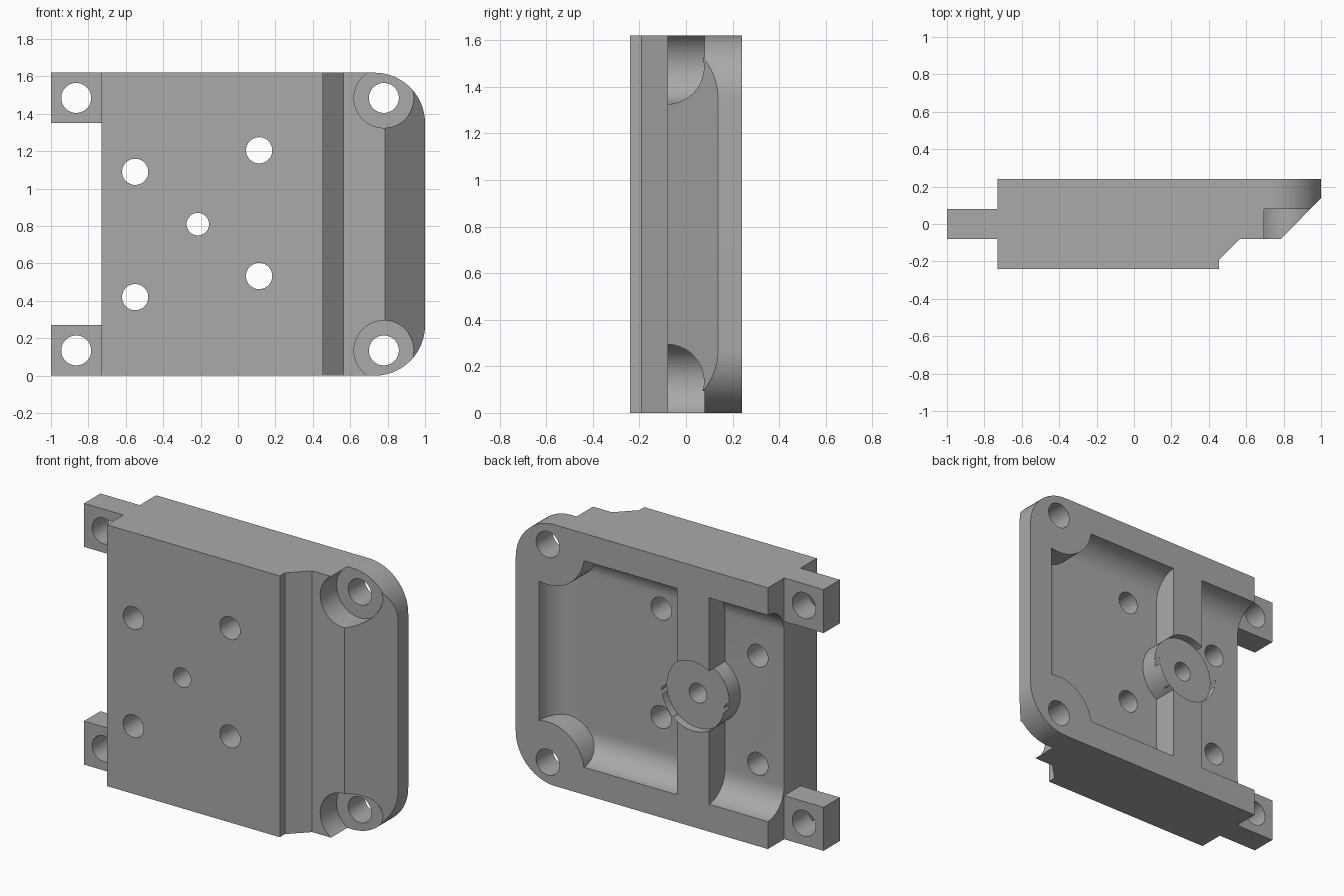
import bpy, bmesh, math
from mathutils import Matrix, Vector

if "Cube" in bpy.data.objects:
    bpy.data.objects.remove(bpy.data.objects["Cube"])

H, BACK, FLOOR = 1.62, 0.24, 0.082
MID = H / 2

grey = bpy.data.materials.new("plain grey")
grey.use_nodes = True
grey.diffuse_color = (0.4, 0.4, 0.4, 1)
grey.node_tree.nodes["Principled BSDF"].inputs["Base Color"].default_value = (0.4, 0.4, 0.4, 1)


def finish(bm, name):
    bmesh.ops.recalc_face_normals(bm, faces=bm.faces)
    mesh = bpy.data.meshes.new(name)
    bm.to_mesh(mesh)
    bm.free()
    mesh.materials.append(grey)
    obj = bpy.data.objects.new(name, mesh)
    bpy.context.collection.objects.link(obj)
    return obj


def prism(name, points, offset):
    """Extrude a closed outline of 3D points along an offset."""
    bm = bmesh.new()
    face = bm.faces.new([bm.verts.new(p) for p in points])
    new = bmesh.ops.extrude_face_region(bm, geom=[face])["geom"]
    verts = [g for g in new if isinstance(g, bmesh.types.BMVert)]
    bmesh.ops.translate(bm, verts=verts, vec=offset)
    return finish(bm, name)


def box(name, x, y, z, fillet=0, rounded=None):
    """Box from ranges; edges chosen by rounded(midpoint) are filleted."""
    bm = bmesh.new()
    bmesh.ops.create_cube(bm, size=1)
    for v in bm.verts:
        v.co = Vector([r[0] if c < 0 else r[1] for c, r in zip(v.co, (x, y, z))])
    if fillet:
        edges = [e for e in bm.edges if rounded((e.verts[0].co + e.verts[1].co) / 2)]
        bmesh.ops.bevel(bm, geom=edges, offset=fillet, segments=12, profile=0.5,
                        affect='EDGES', clamp_overlap=False)
    return finish(bm, name)


def rod(name, x, z, radius, y0=-0.4, y1=0.4):
    """Cylinder along y."""
    bm = bmesh.new()
    turn = Matrix.Translation((x, (y0 + y1) / 2, z)) @ Matrix.Rotation(math.pi / 2, 4, 'X')
    bmesh.ops.create_cone(bm, cap_ends=True, segments=64, radius1=radius,
                          radius2=radius, depth=y1 - y0, matrix=turn)
    return finish(bm, name)


def combine(target, tool, operation='DIFFERENCE'):
    mod = target.modifiers.new("cut", 'BOOLEAN')
    mod.operation, mod.solver, mod.object = operation, 'EXACT', tool
    bpy.context.view_layer.objects.active = target
    bpy.ops.object.modifier_apply(modifier=mod.name)
    bpy.data.objects.remove(tool)


# Body: stepped and chamfered plan profile
profile = [(-0.73, -0.24), (0.455, -0.24), (0.455, -0.19), (0.565, -0.08),
           (0.785, -0.08), (1, 0.138), (1, BACK), (-0.73, BACK)]
body = prism("bracket_plate", [(x, y, 0) for x, y in profile], (0, 0, H))

# Rounded corners on the sloped side
R = 0.27
outline = [(-1.2, H + 0.0), (-1.2, 0)]
for cz, start in ((R, -90), (H - R, 0)):
    for i in range(21):
        a = math.radians(start + i * 4.5)
        outline.append((1 - R + R * math.cos(a), cz + R * math.sin(a)))
combine(body, prism("corner_outline", [(x, -0.5, z) for x, z in outline], (0, 1, 0)), 'INTERSECT')

# Mounting tabs
for z in ((0, R), (H - R, H)):
    combine(body, box("tab", (-1, -0.6), (-0.08, 0.08), z), 'UNION')

# Rear pockets with filleted floors, leaving a rib between them
depth = BACK - FLOOR
zr = (0.17, H - 0.17)
top = BACK + 0.1


def floor_side(m):
    return m.y < FLOOR + 0.01 and abs(m.z - MID) > 0.3


main_pocket = box("main_pocket", (-0.105, 0.84), (FLOOR, top), zr, depth,
                  lambda m: floor_side(m) or (m.y < FLOOR + 0.01 and m.x > 0.8))
end_pocket = box("end_pocket", (-0.9, -0.325), (FLOOR, top), zr, depth, floor_side)

# Round bosses kept inside the pockets
for z in (0.135, H - 0.135):
    combine(main_pocket, rod("corner_boss", 0.78, z, 0.25))
for pocket in (main_pocket, end_pocket):
    combine(pocket, rod("centre_boss", -0.215, MID, 0.215))
    combine(body, pocket)

# Recessed centre boss face and its hole
combine(body, rod("centre_recess", -0.215, MID, 0.215, 0.19, 0.4))
combine(body, rod("centre_hole", -0.215, MID, 0.06))

# Corner counterbores and mounting holes
for z in (0.135, H - 0.135):
    combine(body, rod("counterbore", 0.78, z, 0.16, -0.4, 0.08))
    for x in (0.78, -0.865):
        combine(body, rod("mounting_hole", x, z, 0.08))

# Four holes through the floor
for x, z in ((-0.55, 1.09), (-0.55, 0.42), (0.113, 1.205), (0.113, 0.533)):
    combine(body, rod("floor_hole", x, z, 0.07))

bpy.ops.object.select_all(action='DESELECT')
body.select_set(True)
bpy.context.view_layer.objects.active = body
bpy.ops.object.shade_smooth_by_angle(angle=math.radians(30))
